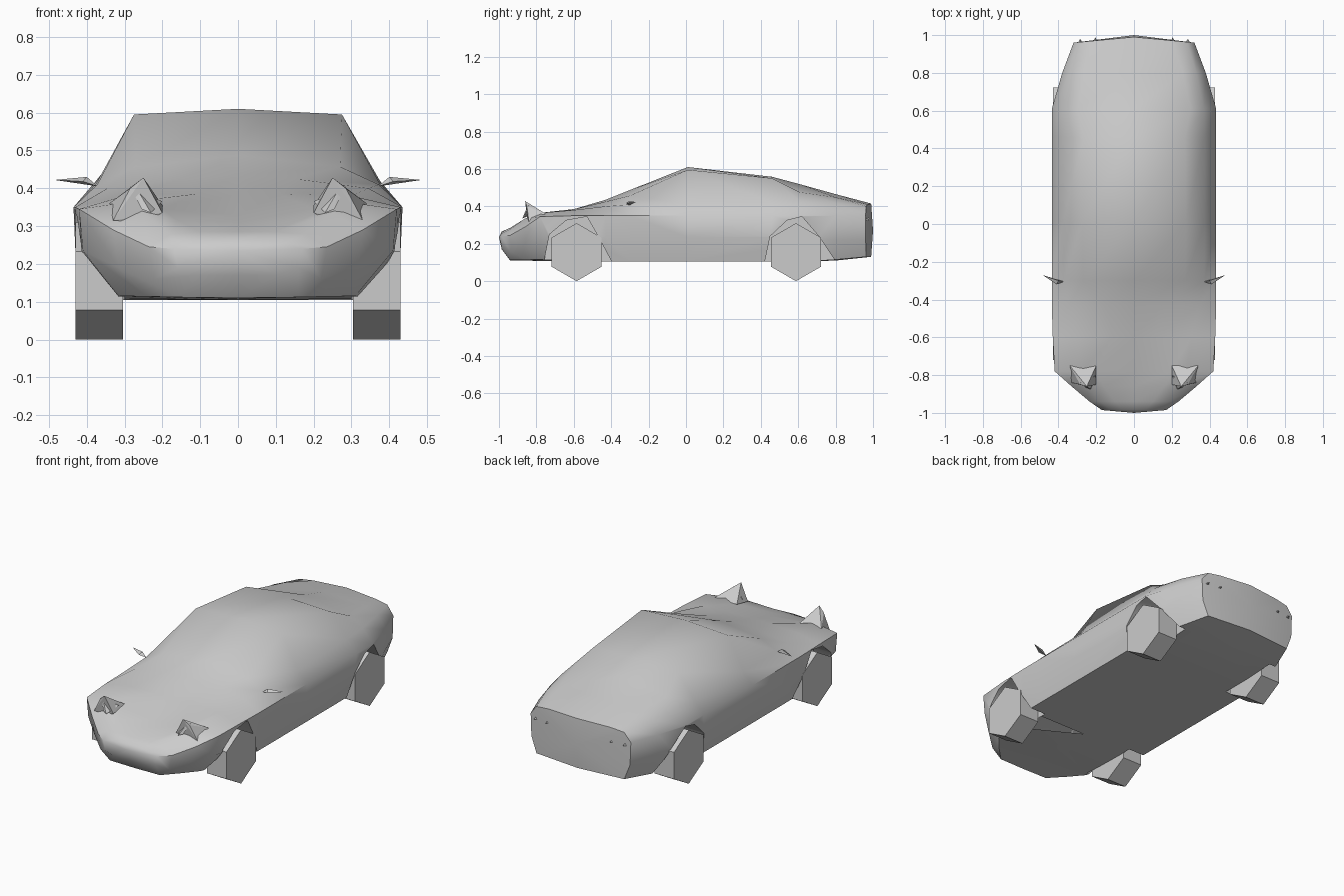
import bpy, bmesh, math
from mathutils import Matrix

if "Cube" in bpy.data.objects:
    bpy.data.objects.remove(bpy.data.objects["Cube"])


def finish(name, bm, angle=None):
    bmesh.ops.recalc_face_normals(bm, faces=bm.faces)
    me = bpy.data.meshes.new(name)
    bm.to_mesh(me)
    bm.free()
    ob = bpy.data.objects.new(name, me)
    bpy.context.collection.objects.link(ob)
    bpy.ops.object.select_all(action='DESELECT')
    ob.select_set(True)
    bpy.context.view_layer.objects.active = ob
    if angle:
        bpy.ops.object.shade_smooth_by_angle(angle=math.radians(angle))
    return ob


def hull(name, pts, sx=1):
    bm = bmesh.new()
    vs = [bm.verts.new((x * sx, y, z)) for x, y, z in pts]
    bmesh.ops.convex_hull(bm, input=vs)
    return finish(name, bm)


# Body half-sections: y, top centre z, bottom z, then hood/roof edge,
# belt, shoulder, lower side and sill as (x, z)
UP = [(.435, .35), (.43, .235), (.40, .105)]
sections = [
    (-.985, .265, .17, [(.06, .262), (.12, .255), (.17, .24), (.16, .19), (.10, .17)]),
    (-.94, .285, .11, [(.10, .285), (.18, .278), (.235, .245), (.22, .16), (.16, .112)]),
    (-.86, .31, .11, [(.16, .315), (.25, .335), (.33, .29), (.315, .19), (.24, .114)]),
    (-.78, .33, .108, [(.20, .345), (.28, .365), (.42, .345), (.41, .235), (.31, .115)]),
    (-.60, .385, .105, [(.11, .385), (.30, .38), (.43, .35), (.425, .235), (.36, .108)]),
    (-.43, .435, .105, [(.15, .425), (.345, .40)] + UP),
    (-.30, .487, .105, [(.27, .457), (.372, .41)] + UP),
    (.01, .61, .105, [(.275, .595), (.375, .412)] + UP),
    (.46, .558, .105, [(.27, .55), (.375, .42)] + UP),
    (.61, .518, .105, [(.30, .475), (.37, .425)] + UP),
    (.80, .465, .11, [(.26, .448), (.33, .418), (.38, .35), (.375, .22), (.34, .115)]),
    (.96, .415, .13, [(.20, .410), (.28, .40), (.32, .35), (.315, .22), (.28, .13)]),
]
bm = bmesh.new()
rings = []
for y, top, bot, half in sections:
    pts = [(0, top)] + half + [(0, bot)] + [(-x, z) for x, z in reversed(half)]
    bow = .03 if y > .9 else 0
    rings.append([bm.verts.new((x, y + bow * (1 - abs(x) / .32), z)) for x, z in pts])
n = len(rings[0])
for a, b in zip(rings, rings[1:]):
    for i in range(n):
        j = (i + 1) % n
        bm.faces.new((a[i], a[j], b[j], b[i]))
for ring, tip in ((rings[0], (0, -1, .235)), (rings[-1], (0, 1, .27))):
    c = bm.verts.new(tip)
    for i in range(n):
        bm.faces.new((ring[i], ring[(i + 1) % n], c))
body = finish("body", bm)

# Wheel arches cut into the sides
arches = {
    -1: [(-.77, .05), (-.73, .25), (-.64, .325), (-.53, .345), (-.47, .24), (-.39, .09)],
    1: [(.41, .05), (.45, .24), (.54, .325), (.62, .345), (.71, .24), (.81, .09)],
}
for end, prof in arches.items():
    for s in (-1, 1):
        cutter = hull("arch_cutter", [(x, y, z) for x in (.30, .6) for y, z in prof], s)
        cutter.hide_render = True
        bpy.context.view_layer.objects.active = body
        m = body.modifiers.new("arch", 'BOOLEAN')
        m.operation, m.solver, m.object = 'DIFFERENCE', 'EXACT', cutter
        bpy.ops.object.modifier_apply(modifier=m.name)
        bpy.data.objects.remove(cutter)
bpy.ops.object.select_all(action='DESELECT')
body.select_set(True)
bpy.context.view_layer.objects.active = body
bpy.ops.object.shade_smooth_by_angle(angle=math.radians(45))

# Six-sided wheels, one corner down
for end, y in (("front", -.585), ("rear", .588)):
    for side, s in (("left", -1), ("right", 1)):
        bm = bmesh.new()
        mat = Matrix.Translation((s * .367, y, .155)) @ Matrix.Rotation(math.pi / 2, 4, 'Y')
        bmesh.ops.create_cone(bm, cap_ends=True, segments=6, radius1=.155, radius2=.155, depth=.125)
        # put a corner on the vertical axis whatever the start angle is
        v = bm.verts[:][0].co
        ang = -math.atan2(v.y, v.x)
        bmesh.ops.transform(bm, matrix=mat @ Matrix.Rotation(ang, 4, 'Z'), verts=bm.verts)
        finish(f"{end}_wheel_{side}", bm)

for side, s in (("left", -1), ("right", 1)):
    # Raised headlight pods with small lamp faces
    hull(f"headlight_pod_{side}", [(.20, -.75, .355), (.34, -.75, .36), (.25, -.86, .428),
                                   (.285, -.85, .40), (.20, -.85, .335), (.33, -.84, .315),
                                   (.25, -.84, .31)], s)
    hull(f"headlight_{side}", [(.20, -.80, .365), (.23, -.875, .335), (.255, -.865, .345),
                               (.285, -.84, .405), (.265, -.85, .395)], s)
    # Thin pointed door mirrors
    hull(f"door_mirror_{side}", [(.37, -.305, .405), (.41, -.32, .418),
                                 (.40, -.30, .43), (.485, -.27, .422)], s)
    # Tiny tail lamps
    for i, (x, y) in enumerate(((.205, .968), (.285, .96))):
        hull(f"tail_lamp_{side}_{i}", [(x - .012, y, .325), (x + .012, y, .325),
                                       (x, y, .342), (x, y + .02, .33)], s)
